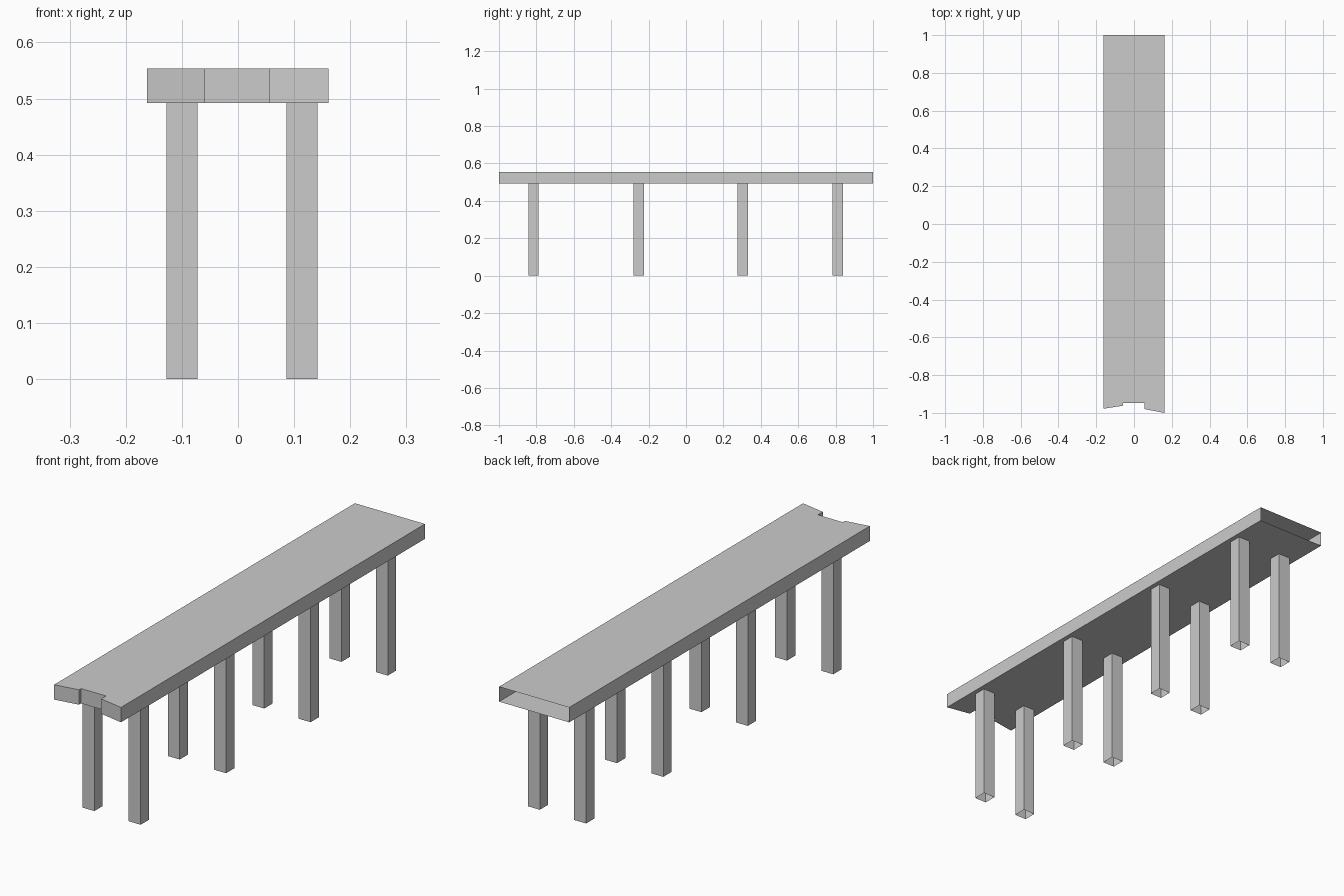
import bpy
import bmesh

if "Cube" in bpy.data.objects:
    bpy.data.objects.remove(bpy.data.objects["Cube"])


def extruded(name, outline, z0, z1, capped=False, open_edges=()):
    """Extrude a counter-clockwise outline; leave the chosen sides open."""
    bm = bmesh.new()
    low = [bm.verts.new((x, y, z0)) for x, y in outline]
    high = [bm.verts.new((x, y, z1)) for x, y in outline]
    n = len(outline)
    for i in range(n):
        if i not in open_edges:
            j = (i + 1) % n
            bm.faces.new((low[i], low[j], high[j], high[i]))
    if capped:
        bm.faces.new(low[::-1])
        bm.faces.new(high)
    mesh = bpy.data.meshes.new(name)
    bm.to_mesh(mesh)
    bm.free()
    obj = bpy.data.objects.new(name, mesh)
    bpy.context.collection.objects.link(obj)
    return obj


DECK_BOTTOM, DECK_TOP = 0.492, 0.554

# Deck: hollow slab, notched front end, open back end
deck_outline = [(-0.162, -0.978), (-0.059, -0.962), (-0.059, -0.948),
                (0.056, -0.948), (0.056, -0.98), (0.161, -1.0),
                (0.161, 1.0), (-0.162, 1.0)]
extruded("deck", deck_outline, DECK_BOTTOM, DECK_TOP, capped=True, open_edges=(6,))

# Legs: four pairs of open square tubes
HALF = 0.0275
for row, y in enumerate((-0.815, -0.253, 0.303, 0.811), 1):
    for side, x in (("left", -0.0995), ("right", 0.114)):
        square = [(x - HALF, y - HALF), (x + HALF, y - HALF),
                  (x + HALF, y + HALF), (x - HALF, y + HALF)]
        extruded(f"{side}_leg_{row}", square, 0.0, DECK_BOTTOM)
